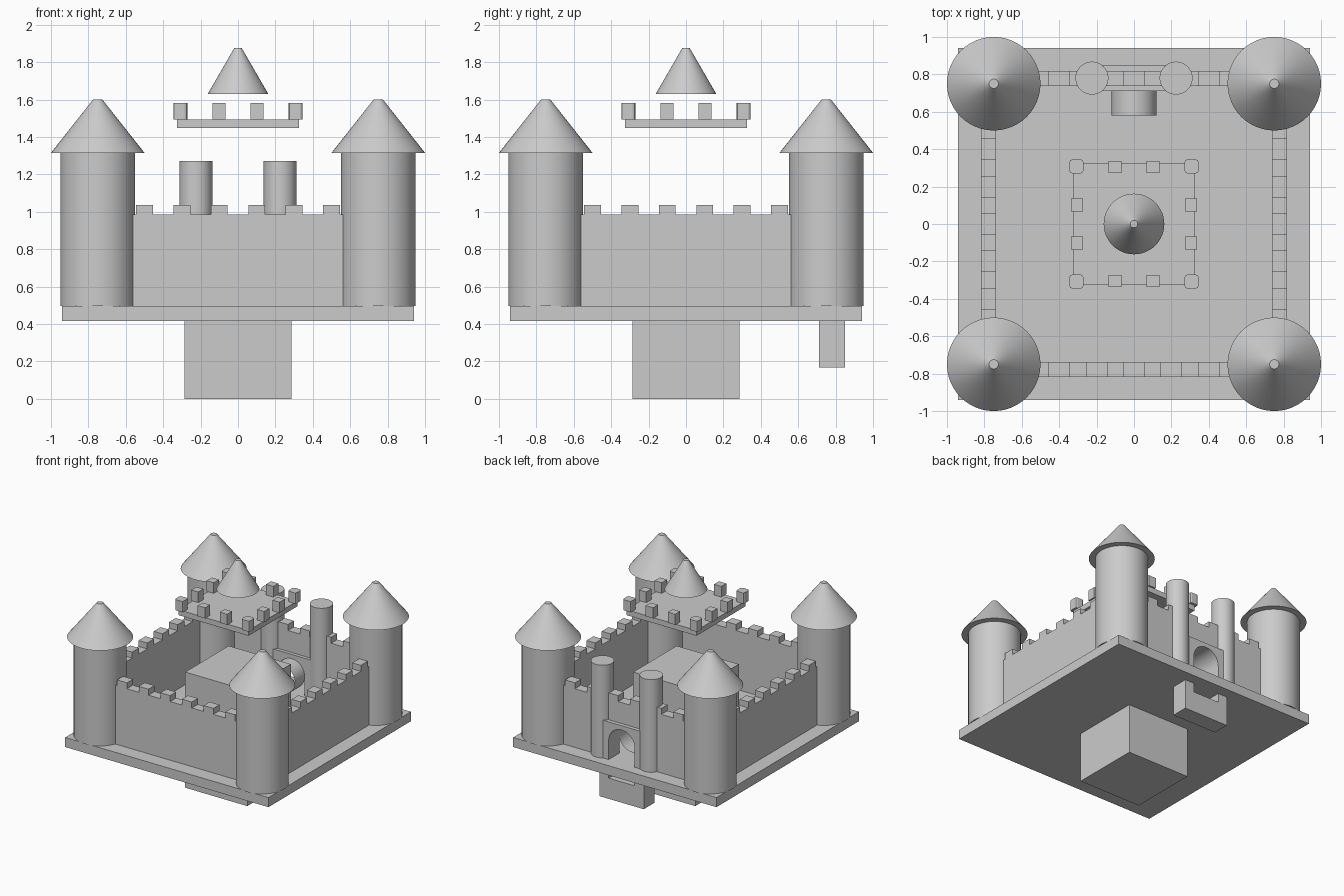
import bpy
from math import pi

if "Cube" in bpy.data.objects:
    bpy.data.objects.remove(bpy.data.objects["Cube"], do_unlink=True)

stone = bpy.data.materials.new("grey_stone")
stone.use_nodes = True
stone.diffuse_color = (0.6, 0.6, 0.6, 1)
stone.node_tree.nodes["Principled BSDF"].inputs["Base Color"].default_value = (0.6, 0.6, 0.6, 1)


def finish(name, smooth=False):
    ob = bpy.context.object
    ob.name = name
    ob.data.materials.append(stone)
    if smooth:
        bpy.ops.object.shade_smooth_by_angle(angle=pi / 6)
    return ob


def box(name, x, y, z):
    """Box from (min, max) pairs on each axis."""
    bpy.ops.mesh.primitive_cube_add(size=1, location=[sum(r) / 2 for r in (x, y, z)])
    ob = bpy.context.object
    ob.scale = [r[1] - r[0] for r in (x, y, z)]
    bpy.ops.object.transform_apply(location=False, rotation=False, scale=True)
    return finish(name)


def block(name, cx, cy, w, d, z):
    return box(name, (cx - w / 2, cx + w / 2), (cy - d / 2, cy + d / 2), z)


def round_part(name, x, y, r1, r2, z, sides=48):
    bpy.ops.mesh.primitive_cone_add(vertices=sides, radius1=r1, radius2=r2,
                                    depth=z[1] - z[0], location=(x, y, sum(z) / 2))
    return finish(name, True)


def lying_cylinder(name, r, y, z, fill):
    bpy.ops.mesh.primitive_cylinder_add(vertices=48, radius=r, depth=y[1] - y[0], end_fill_type=fill,
                                        location=(0, sum(y) / 2, z), rotation=(pi / 2, 0, 0))
    return finish(name, True)


def cut(ob, cutters):
    bpy.context.view_layer.objects.active = ob
    for c in cutters:
        m = ob.modifiers.new("opening", "BOOLEAN")
        m.operation, m.solver, m.object = "DIFFERENCE", "EXACT", c
        bpy.ops.object.modifier_apply(modifier=m.name)


FLOOR, WALL_TOP, MERLON_TOP = 0.495, 0.985, 1.035

# Ground slab and central keep
box("ground_slab", (-0.94, 0.94), (-0.94, 0.94), (0.415, FLOOR))
box("keep", (-0.287, 0.287), (-0.287, 0.287), (0, 0.967))

# Corner towers with cone roofs
for sx in (-1, 1):
    for sy in (-1, 1):
        x, y = 0.75 * sx, 0.75 * sy
        round_part("corner_tower", x, y, 0.2, 0.2, (FLOOR, 1.315))
        round_part("tower_roof", x, y, 0.25, 0.025, (1.315, 1.6))

# Curtain walls with merlons
for s in (-1, 1):
    mid = 0.778 * s
    block("side_wall", mid, 0, 0.08, 1.3, (FLOOR, WALL_TOP))
    wall = block("back_wall" if s > 0 else "front_wall", 0, mid, 1.3, 0.08, (FLOOR, WALL_TOP))
    for i in range(6):
        t = -0.5 + 0.2 * i
        block("side_merlon", mid, t, 0.08, 0.09, (WALL_TOP, MERLON_TOP))
        block("wall_merlon", t, mid, 0.09, 0.08, (WALL_TOP, MERLON_TOP))

# Gatehouse with an arched passage through the back wall
gate = box("gatehouse", (-0.205, 0.205), (0.71, 0.85), (0.167, 0.81))
cutters = [lying_cylinder("arch_cutter", 0.12, (0.58, 0.98), 0.655, "NGON"),
           box("passage_cutter", (-0.12, 0.12), (0.6, 0.97), (0.34, 0.655))]
for ob in (gate, wall):
    cut(ob, cutters)
for c in cutters:
    bpy.data.objects.remove(c, do_unlink=True)
lying_cylinder("passage_sleeve", 0.12, (0.58, 0.711), 0.655, "NOTHING")
for s in (-1, 1):
    round_part("gate_column", 0.225 * s, 0.78, 0.088, 0.088, (FLOOR, 1.27))

# Raised keep platform, its merlons and roof
box("keep_platform", (-0.325, 0.325), (-0.325, 0.325), (1.448, 1.493))
TOP = (1.493, 1.582)
for a in (-1, 1):
    for b in (-1, 1):
        corner = block("platform_corner_merlon", 0.308 * a, 0.308 * b, 0.075, 0.075, TOP)
        for e in corner.data.edges:
            v = [corner.data.vertices[i].co for i in e.vertices]
            upright = abs(v[0].z - v[1].z) > 0.01
            attr = corner.data.attributes.get("bevel_weight_edge") or \
                corner.data.attributes.new("bevel_weight_edge", "FLOAT", "EDGE")
            attr.data[e.index].value = 1.0 if upright else 0.0
        m = corner.modifiers.new("soft_corners", "BEVEL")
        m.limit_method, m.width, m.segments = "WEIGHT", 0.015, 2
        block("platform_merlon", 0.102 * a, 0.305 * b, 0.068, 0.065, TOP)
        block("platform_merlon", 0.305 * a, 0.102 * b, 0.065, 0.068, TOP)
round_part("keep_roof", 0, 0, 0.162, 0.02, (1.63, 1.875))
